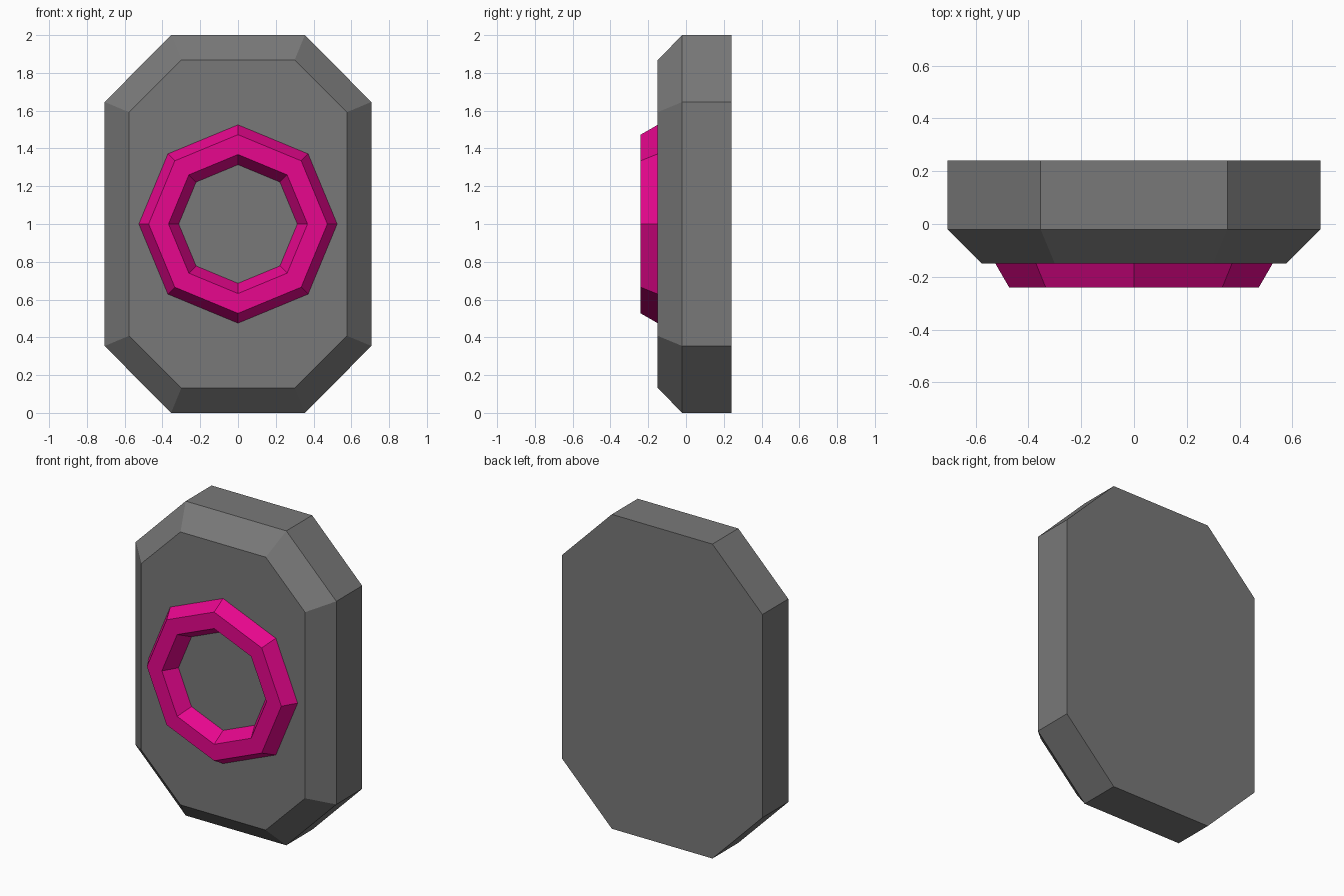
import bpy, bmesh
from math import sin, cos, tau

if "Cube" in bpy.data.objects:
    bpy.data.objects.remove(bpy.data.objects["Cube"])


def loft(name, loops, color, closed=False):
    """Bridge equal-length point loops; cap the ends, or join last to first."""
    bm = bmesh.new()
    rows = [[bm.verts.new(p) for p in loop] for loop in loops]
    n = len(rows[0])
    pairs = list(zip(rows, rows[1:]))
    if closed:
        pairs.append((rows[-1], rows[0]))
    else:
        bm.faces.new(rows[0])
        bm.faces.new(rows[-1])
    for a, b in pairs:
        for i in range(n):
            j = (i + 1) % n
            bm.faces.new((a[i], a[j], b[j], b[i]))
    bmesh.ops.recalc_face_normals(bm, faces=bm.faces)
    mesh = bpy.data.meshes.new(name)
    bm.to_mesh(mesh)
    bm.free()
    mat = bpy.data.materials.new(name + "_color")
    mat.diffuse_color = (*color, 1)
    mat.use_nodes = True
    mat.node_tree.nodes["Principled BSDF"].inputs["Base Color"].default_value = mat.diffuse_color
    mesh.materials.append(mat)
    obj = bpy.data.objects.new(name, mesh)
    bpy.context.collection.objects.link(obj)
    return obj


def chamfered_rect(y, w, h, cx, cz):
    """Tall octagon: half width w, half height h, corner cuts ending at cx, cz."""
    pts = [(w, -cz), (w, cz), (cx, h), (-cx, h),
           (-w, cz), (-w, -cz), (-cx, -h), (cx, -h)]
    return [(x, y, 1 + z) for x, z in pts]


def octagon(y, r):
    return [(r * cos(i * tau / 8), y, 1 + r * sin(i * tau / 8)) for i in range(8)]


# Thick dark plate with a bevelled front edge
loft("body_plate", [
    chamfered_rect(0.24, 0.706, 1.0, 0.354, 0.646),
    chamfered_rect(-0.02, 0.706, 1.0, 0.354, 0.646),
    chamfered_rect(-0.15, 0.577, 0.868, 0.30, 0.592),
], (0.19, 0.19, 0.19))

# Raised eight-sided pink ring with sloping inner and outer walls
loft("front_ring", [
    octagon(-0.15, 0.525),
    octagon(-0.24, 0.473),
    octagon(-0.24, 0.368),
    octagon(-0.15, 0.314),
], (0.8, 0.002, 0.27), closed=True)
